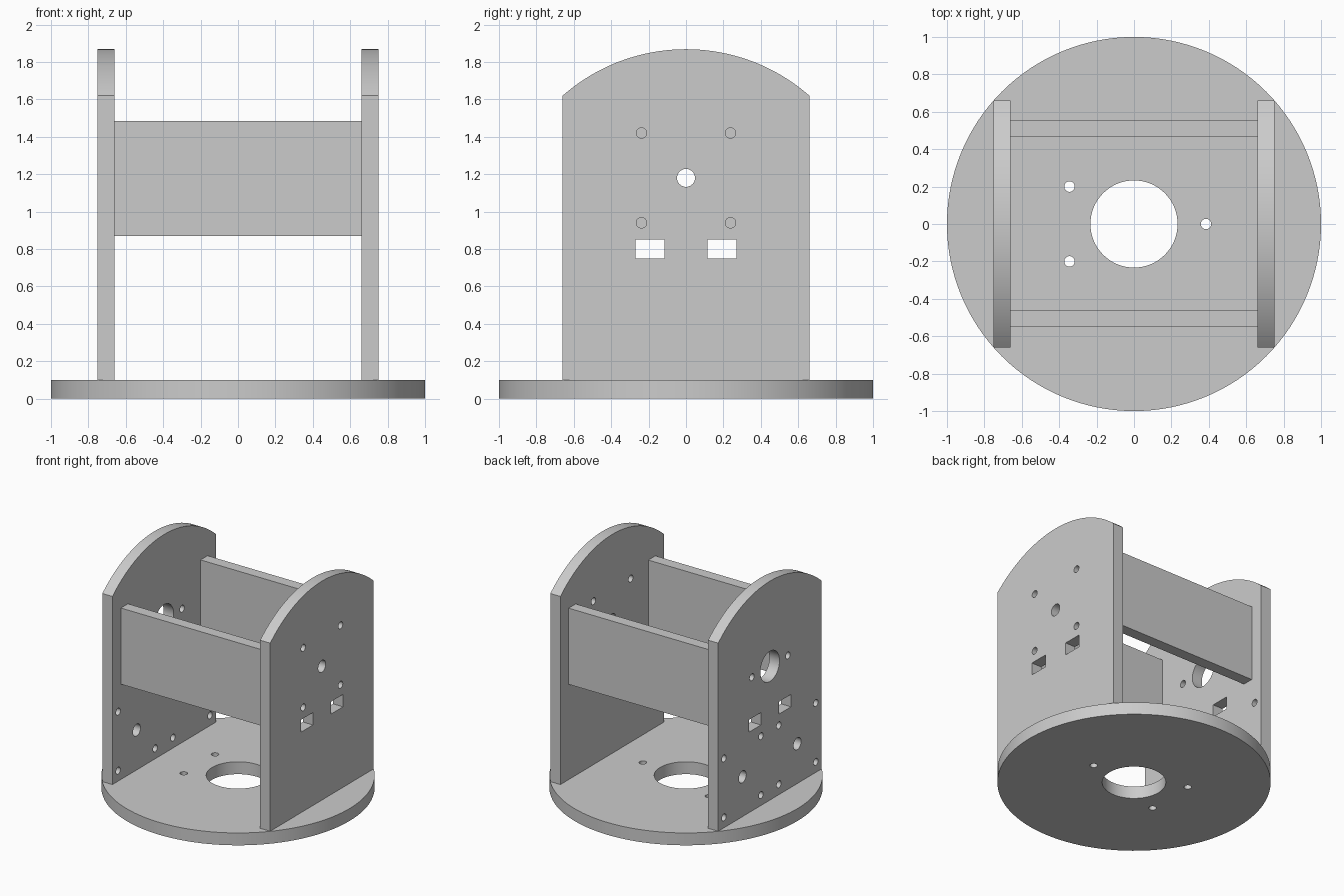
import bpy, bmesh
from math import sin, cos, pi, radians, asin
from mathutils import Matrix, Euler

cube = bpy.data.objects.get("Cube")
if cube:
    bpy.data.objects.remove(cube, do_unlink=True)

# Single grey material
grey = bpy.data.materials.new("plain_grey")
grey.use_nodes = True
colour = (0.6, 0.6, 0.6, 1)
grey.diffuse_color = colour
grey.node_tree.nodes["Principled BSDF"].inputs["Base Color"].default_value = colour


def circle(u, v, r, n=32):
    return [(u + r * cos(2 * pi * i / n), v + r * sin(2 * pi * i / n)) for i in range(n)]


def rect(u, v, w, h):
    return [(u + a * w / 2, v + b * h / 2) for a, b in ((-1, -1), (1, -1), (1, 1), (-1, 1))]


def sheet(name, loops, thickness, matrix):
    """Flat plate: first loop is the outline, the others are holes."""
    curve = bpy.data.curves.new(name, "CURVE")
    curve.dimensions = "2D"
    curve.fill_mode = "BOTH"
    curve.extrude = thickness / 2
    for loop in loops:
        spline = curve.splines.new("POLY")
        spline.points.add(len(loop) - 1)
        for point, (u, v) in zip(spline.points, loop):
            point.co = (u, v, 0, 1)
        spline.use_cyclic_u = True
    obj = bpy.data.objects.new(name, curve)
    bpy.context.collection.objects.link(obj)
    bpy.ops.object.select_all(action="DESELECT")
    obj.select_set(True)
    bpy.context.view_layer.objects.active = obj
    bpy.ops.object.convert(target="MESH")
    obj = bpy.context.view_layer.objects.active
    obj.name = name
    # Weld caps to walls and place the plate
    bm = bmesh.new()
    bm.from_mesh(obj.data)
    bmesh.ops.remove_doubles(bm, verts=bm.verts, dist=0.0005)
    bmesh.ops.recalc_face_normals(bm, faces=bm.faces)
    bm.transform(matrix)
    bm.to_mesh(obj.data)
    bm.free()
    obj.data.materials.clear()
    obj.data.materials.append(grey)
    bpy.ops.object.shade_smooth_by_angle(angle=radians(30))
    return obj


SMALL, MEDIUM = 0.028, 0.048
THICK = 0.09
UPRIGHT = Euler((pi / 2, 0, pi / 2)).to_matrix().to_4x4()  # profile (u, v) -> (y, z)

# Round base with centre opening and three screw holes
base = [circle(0, 0, 1, 128), circle(0, 0, 0.233, 64), circle(0.385, 0, SMALL)]
base += [circle(-0.345, s * 0.2, SMALL) for s in (-1, 1)]
sheet("base_disc", base, 0.1, Matrix.Translation((0, 0, 0.05)))

# Side plate outline with arched top
half, arc_z = 0.66, 0.868
span = asin(half)
outline = [(-half, 0.1), (half, 0.1)]
outline += [(sin(a), arc_z + cos(a)) for a in (span - 2 * span * i / 40 for i in range(41))]
slots = [rect(s * 0.192, 0.8, 0.155, 0.1) for s in (-1, 1)]

# Left plate: centre hole with four screw holes
holes = [circle(0, 1.18, MEDIUM)]
holes += [circle(s * 0.238, 1.18 + t * 0.24, SMALL) for s in (-1, 1) for t in (-1, 1)]
sheet("left_side_plate", [outline] + slots + holes, THICK,
      Matrix.Translation((0.705, 0, 0)) @ UPRIGHT)

# Right plate: large opening with two screws, and two mounting patterns below
holes = [circle(0, 1.18, 0.122, 48)]
for s in (-1, 1):
    holes.append(circle(s * 0.23, 1.18, SMALL))
    holes.append(circle(s * 0.35, 0.422, MEDIUM))
    holes += [circle(s * 0.35 + a * 0.236, 0.422 + b * 0.238, SMALL)
              for a in (-1, 1) for b in (-1, 1)]
sheet("right_side_plate", [outline] + slots + holes, THICK,
      Matrix.Translation((-0.705, 0, 0)) @ UPRIGHT)

# Cross panels joining the side plates
FACING = Euler((pi / 2, 0, 0)).to_matrix().to_4x4()
for name, y in (("front_cross_panel", -0.507), ("back_cross_panel", 0.51)):
    sheet(name, [rect(0, 1.177, 1.32, 0.615)], THICK, Matrix.Translation((0, y, 0)) @ FACING)
